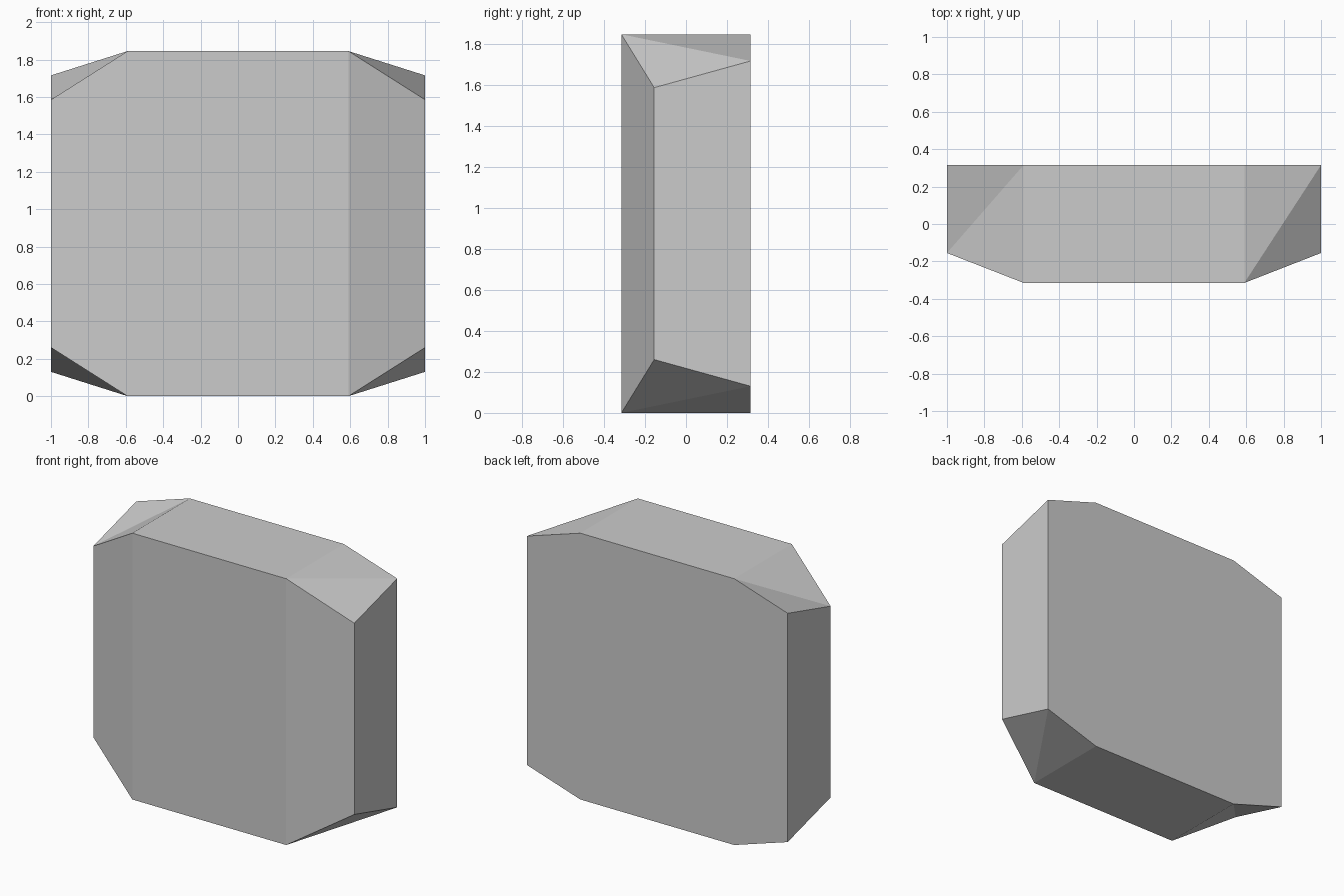
import bpy, bmesh

if "Cube" in bpy.data.objects:
    bpy.data.objects.remove(bpy.data.objects["Cube"])

DEPTH, HEIGHT = 0.315, 1.845

# Cross-sections (y, z): front bottom, front top, back top, back bottom
MIDDLE = [(-DEPTH, 0), (-DEPTH, HEIGHT), (DEPTH, HEIGHT), (DEPTH, 0)]
END = [(-0.155, 0.26), (-0.155, HEIGHT - 0.26), (DEPTH, HEIGHT - 0.13), (DEPTH, 0.13)]

bm = bmesh.new()
rings = [[bm.verts.new((x, y, z)) for y, z in section]
         for x, section in ((-1, END), (-0.59, MIDDLE), (0.59, MIDDLE), (1, END))]

# End caps
bm.faces.new(rings[0])
bm.faces.new(rings[-1])

# Skin between sections; the twisted corner facets are split into triangles
for s in range(3):
    for i in range(4):
        j = (i + 1) % 4
        a, b = rings[s][i], rings[s][j]
        d, c = rings[s + 1][i], rings[s + 1][j]
        if s != 1 and i in (1, 3):
            if i == 1:      # top corners: diagonal from a to c
                tris = ((a, b, c), (a, c, d))
            else:           # bottom corners: diagonal from b to d
                tris = ((a, b, d), (b, c, d))
            # pick the diagonal running front-left to back-right on top
            for t in tris:
                bm.faces.new(t)
        else:
            bm.faces.new((a, b, c, d))

bmesh.ops.recalc_face_normals(bm, faces=bm.faces[:])
mesh = bpy.data.meshes.new("faceted_block")
bm.to_mesh(mesh)
bm.free()
block = bpy.data.objects.new("faceted_block", mesh)
bpy.context.collection.objects.link(block)
